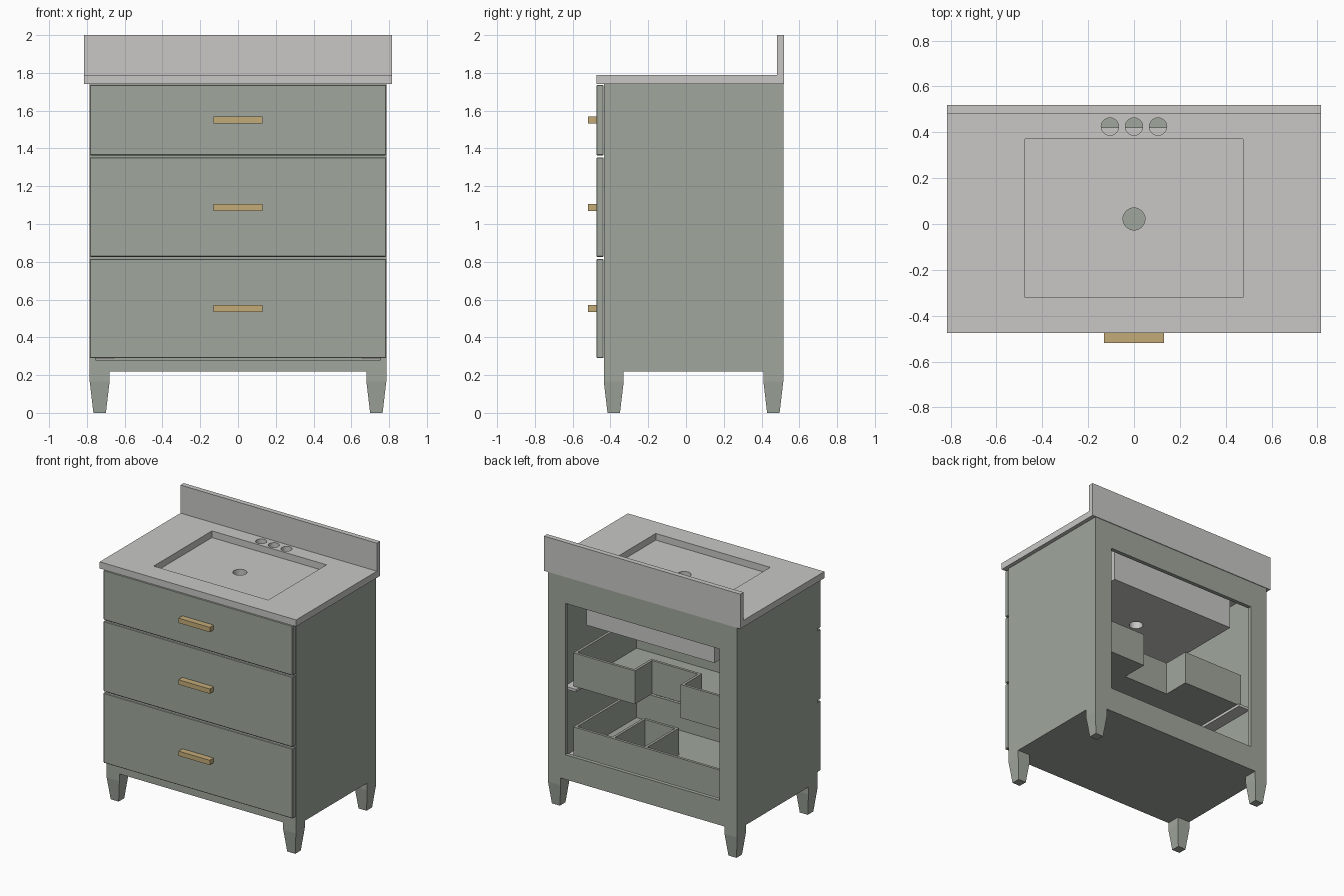
import bpy
import bmesh

if "Cube" in bpy.data.objects:
    bpy.data.objects.remove(bpy.data.objects["Cube"], do_unlink=True)


def material(name, rgb):
    mat = bpy.data.materials.new(name)
    mat.use_nodes = True
    mat.diffuse_color = (*rgb, 1)
    mat.node_tree.nodes["Principled BSDF"].inputs["Base Color"].default_value = (*rgb, 1)
    return mat


GREEN = material("sage green paint", (0.35, 0.385, 0.335))
STONE = material("pale grey stone", (0.58, 0.575, 0.565))
BRASS = material("brushed brass", (0.55, 0.41, 0.19))


def add_object(name, bm, mat):
    bmesh.ops.recalc_face_normals(bm, faces=bm.faces)
    mesh = bpy.data.meshes.new(name)
    bm.to_mesh(mesh)
    bm.free()
    if mat:
        mesh.materials.append(mat)
    obj = bpy.data.objects.new(name, mesh)
    bpy.context.collection.objects.link(obj)
    return obj


def add_box(bm, x, y, z):
    """Add a box spanning the three (low, high) ranges."""
    verts = bmesh.ops.create_cube(bm, size=1)["verts"]
    for v in verts:
        v.co = [(lo + hi) / 2 + c * (hi - lo) for c, (lo, hi) in zip(v.co, (x, y, z))]
    return verts


def boxes(name, mat, *ranges):
    bm = bmesh.new()
    for r in ranges:
        add_box(bm, *r)
    return add_object(name, bm, mat)


def drill(x, y, radius):
    bm = bmesh.new()
    bmesh.ops.create_cone(bm, cap_ends=True, segments=32, radius1=radius, radius2=radius, depth=2)
    bmesh.ops.translate(bm, verts=bm.verts, vec=(x, y, 1.5))
    return add_object("hole_cutter", bm, None)


def cut(obj, cutters):
    for cutter in cutters:
        cutter.hide_render = True
        mod = obj.modifiers.new("cut", "BOOLEAN")
        mod.operation = "DIFFERENCE"
        mod.solver = "EXACT"
        mod.object = cutter
        bpy.context.view_layer.objects.active = obj
        bpy.ops.object.modifier_apply(modifier=mod.name)
        bpy.data.objects.remove(cutter, do_unlink=True)


# Countertop with sink opening and three tap holes
counter = boxes("countertop", STONE, ((-0.815, 0.815), (-0.475, 0.52), (1.74, 1.79)))
opening = boxes("sink_cutter", None, ((-0.475, 0.475), (-0.32, 0.37), (1.6, 1.9)))
cut(counter, [opening] + [drill(x, 0.425, 0.038) for x in (-0.105, 0, 0.105)])
boxes("backsplash", STONE, ((-0.815, 0.815), (0.482, 0.52), (1.79, 2)))

# Basin block with drain
basin = boxes("basin", STONE, ((-0.53, 0.53), (-0.38, 0.42), (1.37, 1.74)))
cut(basin, [drill(0, 0.022, 0.048)])

# Cabinet shell
W, FRONT, BACK, LOW, HIGH = 0.785, -0.435, 0.515, 0.22, 1.74
T = 0.03
for name, s in (("left", 1), ("right", -1)):
    outer, inner = s * W, s * (W - T)
    boxes(name + "_side", GREEN, (sorted((outer, inner)), (FRONT, BACK), (LOW, HIGH)))
    boxes(name + "_back_stile", GREEN, (sorted((inner, s * 0.64)), (BACK - T, BACK), (LOW, HIGH)))
inside = (T - W, W - T)
boxes("bottom_panel", GREEN, (inside, (FRONT + T, BACK - T), (LOW, LOW + T)))
boxes("back_rails", GREEN,
      ((-0.64, 0.64), (BACK - T, BACK), (1.54, HIGH)),
      ((-0.64, 0.64), (BACK - T, BACK), (LOW, 0.405)))
boxes("front_rails", GREEN, *[(inside, (FRONT, FRONT + T), z)
                              for z in ((LOW, 0.28), (0.77, 0.825), (1.33, 1.385), (1.69, HIGH))])

# Tapered legs under each corner
HALF = 0.0525
for side, x in (("left", W - HALF), ("right", HALF - W)):
    for end, y in (("front", FRONT + HALF), ("back", BACK - HALF)):
        bm = bmesh.new()
        add_box(bm, (x - HALF, x + HALF), (y - HALF, y + HALF), (0.165, LOW))
        for v in add_box(bm, (x - HALF, x + HALF), (y - HALF, y + HALF), (0, 0.165)):
            if v.co.z < 0.1:
                v.co.x = x + (v.co.x - x) * 0.63
                v.co.y = y + (v.co.y - y) * 0.63
        add_object(f"{end}_{side}_leg", bm, GREEN)

# Drawer fronts and bar handles
for name, z, pull in (("lower", (0.29, 0.815), 0.553),
                      ("middle", (0.826, 1.353), 1.088),
                      ("upper", (1.363, 1.736), 1.55)):
    front = boxes(name + "_drawer_front", GREEN, ((-W, W), (-0.474, FRONT - 0.001), z))
    bevel = front.modifiers.new("edge", "BEVEL")
    bevel.width = 0.004
    bevel.segments = 1
    boxes(name + "_handle", BRASS, ((-0.13, 0.13), (-0.52, -0.474), (pull - 0.018, pull + 0.018)))

# Drawer boxes
D, P, N = 0.70, 0.02, 0.19
Y0, Y1, YN = FRONT + T, 0.335, 0.13


def drawer_sides(z):
    return [((-D, P - D), (Y0, Y1), z), ((D - P, D), (Y0, Y1), z), ((P - D, D - P), (Y0, Y0 + P), z)]


# Middle drawer wraps round a plumbing notch
z, floor = (0.835, 1.085), (0.835, 0.85)
boxes("middle_drawer_box", GREEN, *drawer_sides(z),
      ((P - D, -N), (Y1 - P, Y1), z), ((N, D - P), (Y1 - P, Y1), z),
      ((-N - P, -N), (YN, Y1 - P), z), ((N, N + P), (YN, Y1 - P), z),
      ((-N - P, N + P), (YN - P, YN), z),
      ((P - D, D - P), (Y0 + P, YN - P), floor),
      ((P - D, -N - P), (YN - P, Y1 - P), floor), ((N + P, D - P), (YN - P, Y1 - P), floor))

# Lower drawer with a small divided compartment
z, floor = (0.31, 0.53), (0.31, 0.33)
boxes("lower_drawer_box", GREEN, *drawer_sides(z),
      ((P - D, D - P), (Y1 - P, Y1), z),
      ((P - D, D - P), (Y0 + P, Y1 - P), floor),
      ((0.10, 0.12), (-0.06, Y1 - P), z), ((0.37, 0.39), (-0.06, Y1 - P), z),
      ((0.12, 0.37), (-0.06, P - 0.06), z))

# Drawer runners
for s in (1, -1):
    side = "left" if s > 0 else "right"
    boxes(side + "_runners", STONE, *[(sorted((s * 0.66, s * (W - T))), (Y0, 0.36), (h, h + 0.02))
                                      for h in (0.285, 0.81)])
